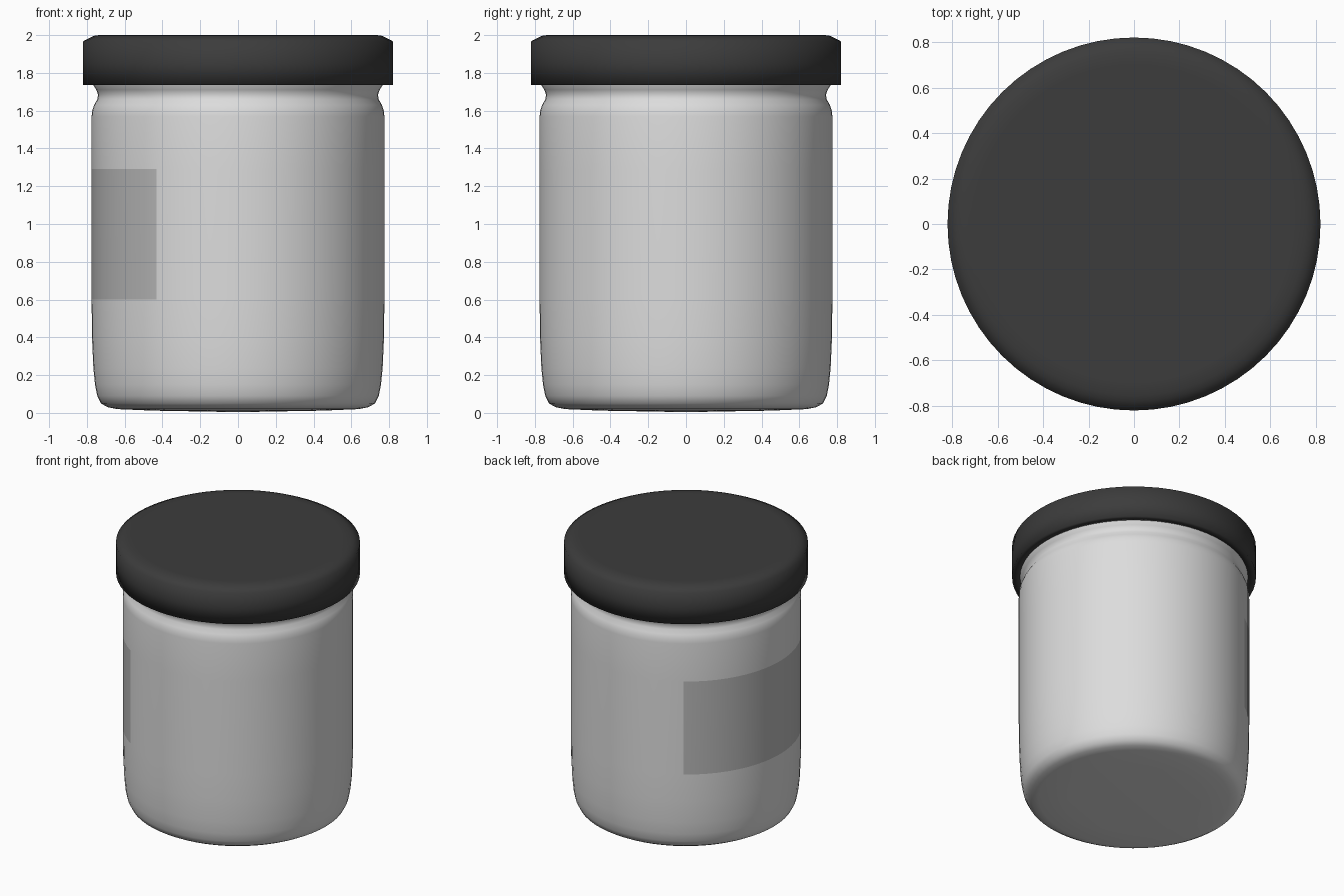
import bpy, bmesh, math

if "Cube" in bpy.data.objects:
    bpy.data.objects.remove(bpy.data.objects["Cube"])

SEG = 64


def material(name, rgb):
    m = bpy.data.materials.new(name)
    m.diffuse_color = (*rgb, 1.0)
    m.use_nodes = True
    m.node_tree.nodes["Principled BSDF"].inputs["Base Color"].default_value = m.diffuse_color
    return m


def lathe(name, profile, mats, rule=None):
    """Revolve (radius, z) points around z; radius 0 makes a pole."""
    bm = bmesh.new()
    rings = []
    for r, z in profile:
        if r == 0:
            rings.append([bm.verts.new((0, 0, z))] * SEG)
        else:
            rings.append([bm.verts.new((r * math.cos(2 * math.pi * i / SEG),
                                        r * math.sin(2 * math.pi * i / SEG), z))
                          for i in range(SEG)])
    for a, b in zip(rings, rings[1:]):
        for i in range(SEG):
            j = (i + 1) % SEG
            quad = list(dict.fromkeys((a[i], a[j], b[j], b[i])))
            face = bm.faces.new(quad)
            face.smooth = True
            if rule:
                face.material_index = rule(face.calc_center_median())
    bmesh.ops.recalc_face_normals(bm, faces=bm.faces)
    mesh = bpy.data.meshes.new(name)
    bm.to_mesh(mesh)
    bm.free()
    for m in mats:
        mesh.materials.append(m)
    ob = bpy.data.objects.new(name, mesh)
    bpy.context.collection.objects.link(ob)
    return ob


glass = material("pale_grey_glass", (0.72, 0.72, 0.72))
label = material("grey_label", (0.48, 0.48, 0.48))
black = material("black_lid", (0.045, 0.045, 0.045))


# Label: a flush patch wrapped around the -x side of the jar
def label_rule(c):
    off = abs(math.degrees(math.atan2(c.y, -c.x)))
    return int(0.6 < c.z < 1.29 and off < 56.25)


# Jar body with rounded foot and pinched neck
lathe("jar", [(0, 0.004), (0.45, 0.012), (0.64, 0.02), (0.69, 0.03), (0.725, 0.05),
              (0.745, 0.09), (0.757, 0.15), (0.766, 0.24), (0.773, 0.4), (0.775, 0.6),
              (0.775, 1.29), (0.775, 1.57), (0.772, 1.6), (0.762, 1.63), (0.745, 1.66),
              (0.741, 1.685), (0.75, 1.71), (0.766, 1.735), (0.77, 1.76), (0.77, 1.85),
              (0, 1.85)], [glass, label], label_rule)

# Lid with chamfered top edge
lathe("lid", [(0, 2.0), (0.7, 2.0), (0.755, 1.999), (0.78, 1.988), (0.82, 1.967),
              (0.82, 1.85), (0.82, 1.737), (0.765, 1.737), (0.765, 1.8)], [black])
